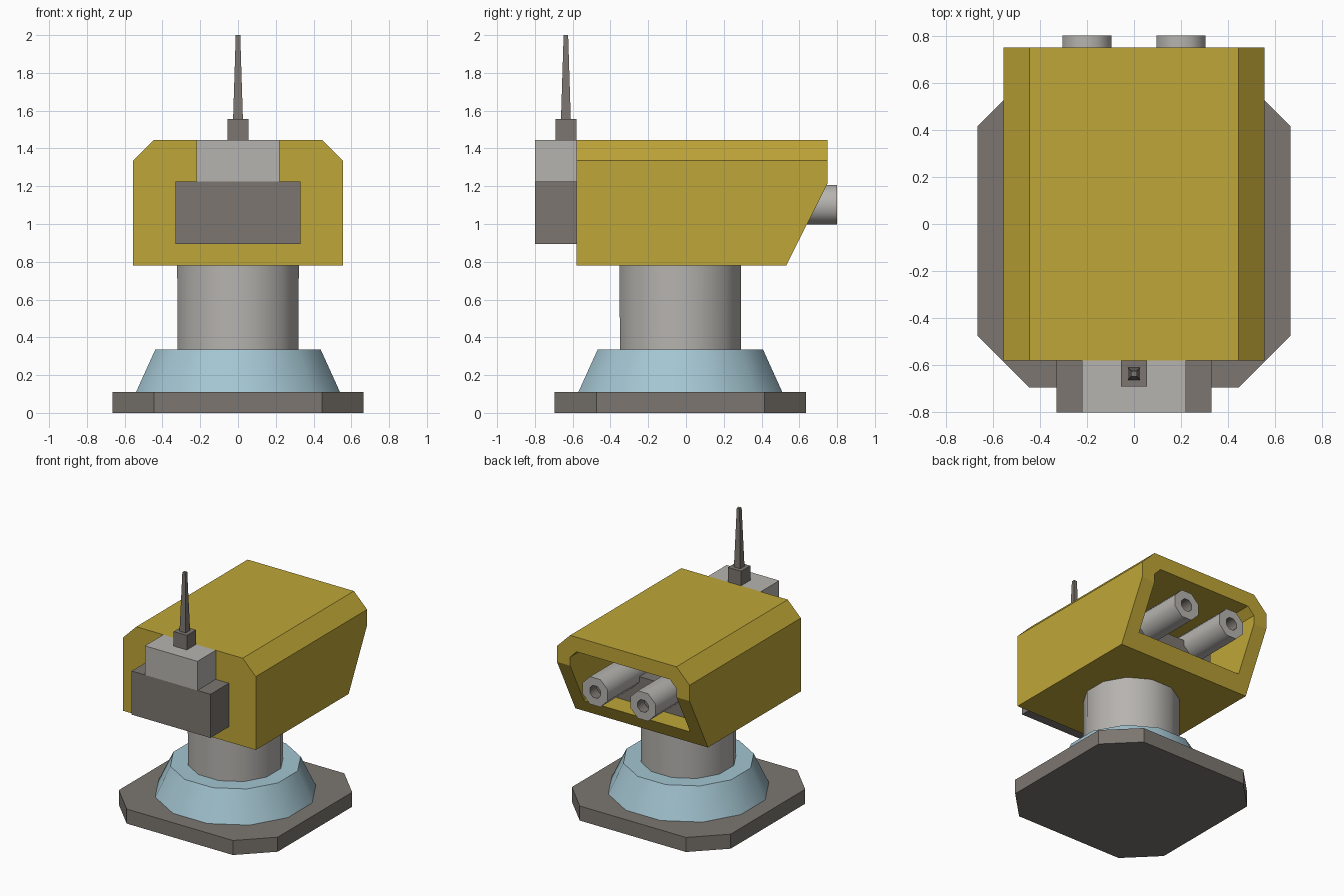
import bpy, math

if "Cube" in bpy.data.objects:
    bpy.data.objects.remove(bpy.data.objects["Cube"])


def mat(name, rgb):
    m = bpy.data.materials.new(name)
    m.diffuse_color = (*rgb, 1)
    m.use_nodes = True
    m.node_tree.nodes["Principled BSDF"].inputs["Base Color"].default_value = m.diffuse_color
    return m


YELLOW = mat("yellow paint", (0.52, 0.38, 0.038))
BLUE = mat("pale blue", (0.37, 0.56, 0.64))
LIGHT = mat("light grey", (0.47, 0.455, 0.43))
DARK = mat("dark grey", (0.20, 0.18, 0.16))
CY = -0.03  # turret axis


def loft(name, rings, mats, smooth=False, dark_from=None):
    """Skin a series of equal-sized rings and cap both ends."""
    n = len(rings[0])
    verts = [p for r in rings for p in r]
    faces = [tuple(range(n))[::-1]]
    for k in range(len(rings) - 1):
        a, b = k * n, (k + 1) * n
        faces += [(a + i, a + (i + 1) % n, b + (i + 1) % n, b + i) for i in range(n)]
    faces.append(tuple(range(len(verts) - n, len(verts))))
    me = bpy.data.meshes.new(name)
    me.from_pydata(verts, [], faces)
    for m in mats:
        me.materials.append(m)
    if dark_from is not None:  # faces after this ring use the second material
        for f in me.polygons:
            if f.index > dark_from * n:
                f.material_index = 1
    ob = bpy.data.objects.new(name, me)
    bpy.context.collection.objects.link(ob)
    bpy.ops.object.select_all(action='DESELECT')
    ob.select_set(True)
    bpy.context.view_layer.objects.active = ob
    bpy.ops.object.mode_set(mode='EDIT')
    bpy.ops.mesh.select_all(action='SELECT')
    bpy.ops.mesh.normals_make_consistent(inside=False)
    bpy.ops.object.mode_set(mode='OBJECT')
    if smooth:
        bpy.ops.object.shade_smooth_by_angle(angle=math.radians(50))
    return ob


def rect(x, y0, y1, z):
    return [(-x, y0, z), (x, y0, z), (x, y1, z), (-x, y1, z)]


def box(name, x, y0, y1, z0, z1, m):
    return loft(name, [rect(x, y0, y1, z0), rect(x, y0, y1, z1)], [m])


def circle(r, n):
    """Polygon whose flat sides sit at distance r on the axes."""
    r /= math.cos(math.pi / n)
    return [(r * math.cos((i + .5) * math.tau / n), r * math.sin((i + .5) * math.tau / n))
            for i in range(n)]


def disc(r, z):
    return [(x, y + CY, z) for x, y in circle(r, 12)]


# Base plate: square with cut corners
a, b = 0.665, 0.445
octagon = [(-b, -a), (b, -a), (a, -b), (a, b), (b, a), (-b, a), (-a, b), (-a, -b)]
loft("base_plate", [[(x, y + CY, z) for x, y in octagon] for z in (0, 0.11)], [DARK])

# Pedestal
loft("pedestal_cone", [disc(0.54, 0.11), disc(0.438, 0.335)], [BLUE], True)
loft("pedestal_column", [disc(0.32, 0.335), disc(0.322, 0.80)], [LIGHT], True)


# Housing: chamfered tube, closed in front, slanted open mouth at the rear
def section(x, z0, z1, c, y=None):
    half = [(x, z0), (x, 1.215), (x, z1 - c), (x - c, z1)]
    pts = half + [(-px, pz) for px, pz in reversed(half)]
    rear = lambda z: 0.53 + 0.22 * min(1, (z - 0.78) / 0.435)
    return [(px, rear(pz) if y is None else y, pz) for px, pz in pts]


outer, inner = (0.555, 0.78, 1.445, 0.11), (0.445, 0.89, 1.335, 0.055)
loft("housing", [section(*outer, y=-0.58), section(*outer),
                 section(*inner), section(*inner, y=-0.47)], [YELLOW])

# Barrels with dark bores, and their mount inside the housing
for side, x in (("left", -0.2), ("right", 0.2)):
    rings = [[(x + px, y, 1.102 + pz) for px, pz in circle(r, 8)]
             for r, y in ((0.104, -0.3), (0.104, 0.80), (0.045, 0.80), (0.045, 0.72))]
    loft(side + "_barrel", rings, [LIGHT, DARK], True, dark_from=2)
box("barrel_mount", 0.33, -0.47, 0.42, 0.885, 1.1, DARK)

# Front equipment boxes and aerial
box("front_lower_box", 0.33, -0.80, -0.58, 0.895, 1.225, DARK)
box("front_upper_box", 0.22, -0.80, -0.58, 1.225, 1.445, LIGHT)
box("aerial_base", 0.055, -0.69, -0.58, 1.445, 1.555, DARK)
loft("aerial", [rect(s, -0.636 - s, -0.636 + s, z) for s, z in ((0.026, 1.555), (0.012, 2.0))], [DARK])
